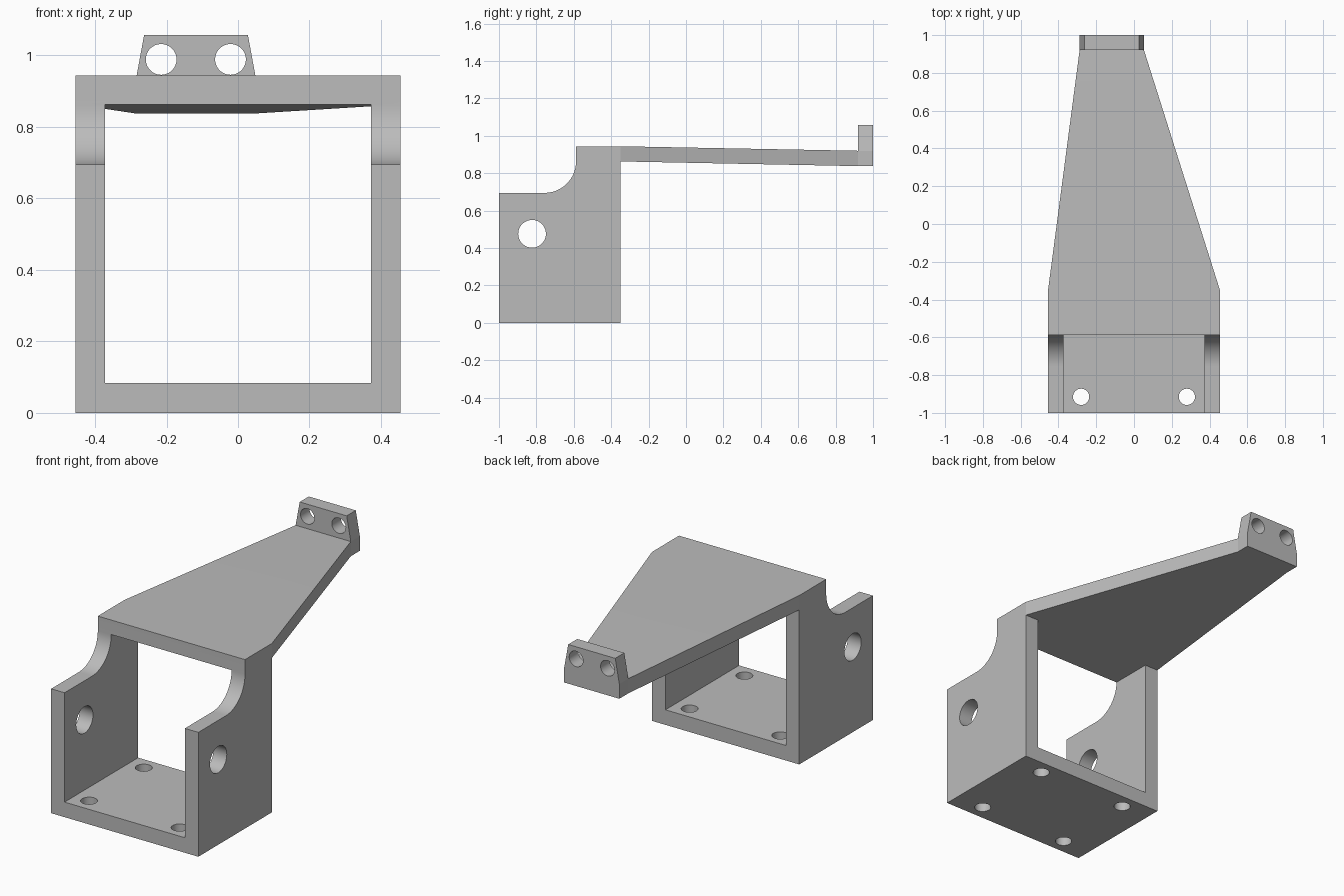
import bpy, bmesh, math
from mathutils import Vector

cube = bpy.data.objects.get("Cube")
if cube:
    bpy.data.objects.remove(cube, do_unlink=True)

grey = bpy.data.materials.new("plain_grey")
grey.use_nodes = True
COLOUR = (0.5, 0.5, 0.5, 1)
grey.diffuse_color = COLOUR
grey.node_tree.nodes["Principled BSDF"].inputs["Base Color"].default_value = COLOUR


def prism(name, outline, axis, lo, hi):
    """Extrude a 2D outline along an axis; the outline uses the other two axes in order."""
    def place(p, depth):
        co = list(p)
        co.insert(axis, depth)
        return Vector(co)
    bm = bmesh.new()
    face = bm.faces.new([bm.verts.new(place(p, lo)) for p in outline])
    ext = bmesh.ops.extrude_face_region(bm, geom=[face])
    shift = place((0, 0), hi - lo)
    bmesh.ops.translate(bm, vec=shift,
                        verts=[v for v in ext["geom"] if isinstance(v, bmesh.types.BMVert)])
    bmesh.ops.recalc_face_normals(bm, faces=bm.faces)
    mesh = bpy.data.meshes.new(name)
    bm.to_mesh(mesh)
    bm.free()
    mesh.materials.append(grey)
    obj = bpy.data.objects.new(name, mesh)
    bpy.context.collection.objects.link(obj)
    return obj


def circle(a, b, r, n=64):
    return [(a + r * math.cos(math.tau * i / n), b + r * math.sin(math.tau * i / n))
            for i in range(n)]


def combine(body, tool, operation="DIFFERENCE"):
    """Apply a boolean and discard the tool."""
    tool.hide_render = True
    mod = body.modifiers.new(tool.name, "BOOLEAN")
    mod.operation, mod.solver, mod.object = operation, "EXACT", tool
    bpy.context.view_layer.objects.active = body
    bpy.ops.object.modifier_apply(modifier=mod.name)
    bpy.data.objects.remove(tool, do_unlink=True)


HALF, INNER = 0.455, 0.372        # outer and inner half widths of the frame
FLOOR, ROOF, TOP = 0.084, 0.863, 0.944
STEP, BACK = -0.588, -0.35        # front edge of the roof, rear of the frame
LOW = 0.695                       # height of the low front walls

# Side outline: frame, concave shoulder, sloping arm and upright lip
r = ROOF - LOW
shoulder = [(STEP - r + r * math.cos(t), ROOF + r * math.sin(t))
            for t in (-math.pi / 2 * i / 20 for i in range(21))]
side = [(-1, 0), (BACK, 0), (BACK, ROOF), (0.92, 0.838), (1, 0.838), (1, 1.057),
        (0.92, 1.057), (0.92, 0.92), (BACK, TOP), (STEP, TOP)] + shoulder + [(-1, LOW)]
body = prism("mounting_bracket", side, 0, -0.6, 0.6)

# Plan outline: straight frame, then the off-centre tapering arm
plan = [(-HALF, -1.1), (HALF, -1.1), (HALF, BACK), (0.053, 0.92), (0.053, 1.1),
        (-0.288, 1.1), (-0.288, 0.92), (-HALF, BACK)]
combine(body, prism("plan_trim", plan, 2, -0.1, 1.2), "INTERSECT")

# Opening through the frame
opening = [(-INNER, FLOOR), (INNER, FLOOR), (INNER, ROOF), (-INNER, ROOF)]
combine(body, prism("opening_cutter", opening, 1, -1.1, -0.33))

# Slanted ends of the lip
for x, s in ((-0.288, -1), (0.053, 1)):
    wedge = [(x, 0.92), (x - s * 0.03, 1.083), (x + s * 0.2, 1.083), (x + s * 0.2, 0.92)]
    combine(body, prism("lip_cutter", wedge, 1, 0.915, 1.1))

# Round holes: side walls, lip and floor
combine(body, prism("wall_hole", circle(-0.823, 0.476, 0.074), 0, -0.7, 0.7))
for x in (-0.215, -0.021):
    combine(body, prism("lip_hole", circle(x, 0.989, 0.043), 1, 0.85, 1.1))
for x in (-0.28, 0.28):
    for y in (-0.915, -0.432):
        combine(body, prism("floor_hole", circle(x, y, 0.043), 2, -0.1, 0.2))

# Smooth the curved walls only
bpy.ops.object.select_all(action="DESELECT")
body.select_set(True)
bpy.context.view_layer.objects.active = body
bpy.ops.object.shade_smooth_by_angle(angle=math.radians(6.5))
